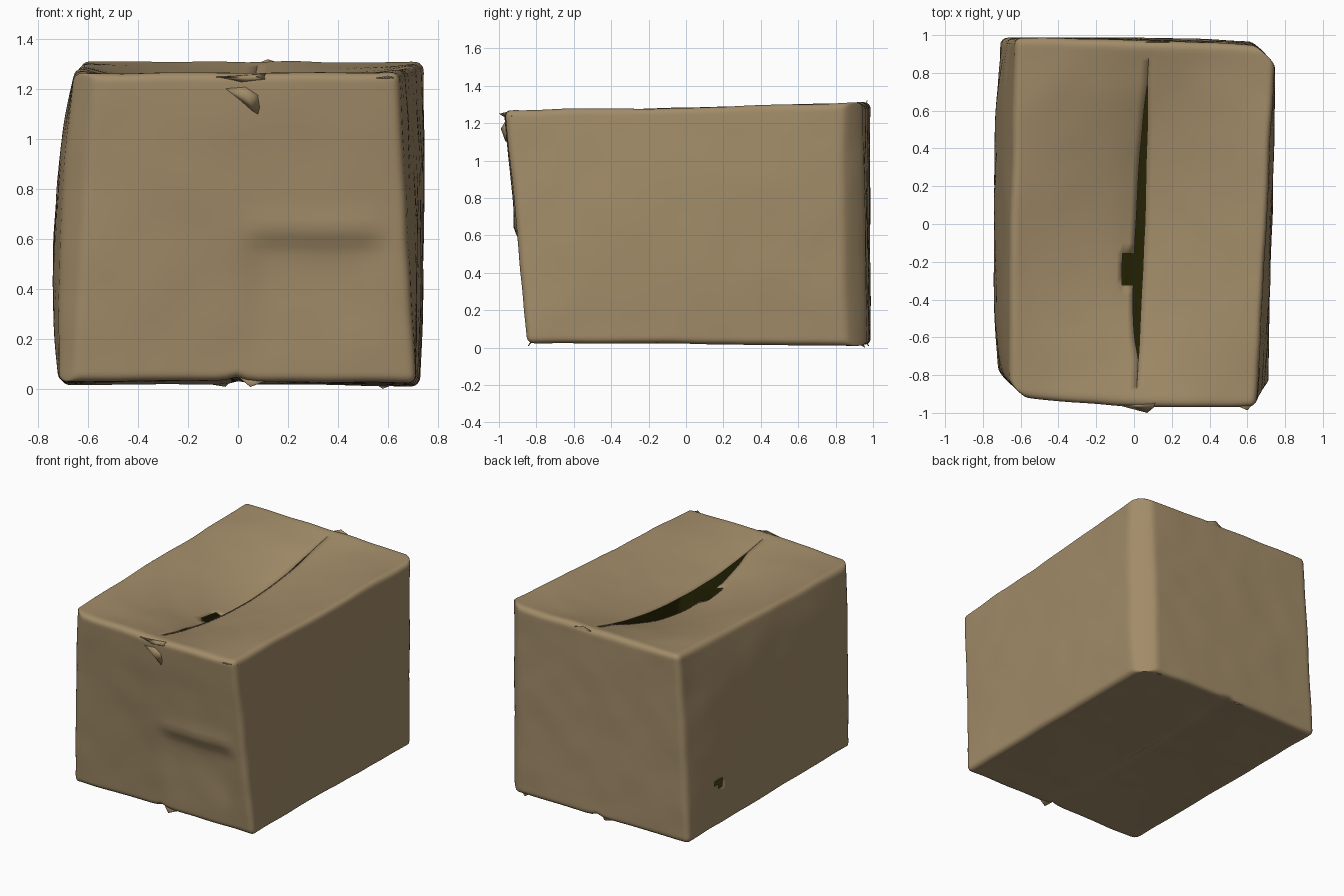
import bpy, bmesh, math
from mathutils import Vector, noise

if "Cube" in bpy.data.objects:
    bpy.data.objects.remove(bpy.data.objects["Cube"])


def mat(name, rgb):
    m = bpy.data.materials.new(name)
    m.diffuse_color = (*rgb, 1)
    m.use_nodes = True
    m.node_tree.nodes["Principled BSDF"].inputs["Base Color"].default_value = m.diffuse_color
    return m


TAN = mat("cardboard_tan", (0.36, 0.262, 0.14))
DARK = mat("inside_dark_olive", (0.018, 0.017, 0.001))

# box corners, keyed by (x side, y side, z side)
CORNER = {
    (-1, -1, -1): (-0.72, -0.84, 0.03), (1, -1, -1): (0.71, -0.85, 0.025),
    (-1, 1, -1): (-0.71, 0.985, 0.015), (1, 1, -1): (0.73, 0.965, 0.01),
    (-1, -1, 1): (-0.66, -0.91, 1.265), (1, -1, 1): (0.645, -0.965, 1.27),
    (-1, 1, 1): (-0.63, 0.985, 1.315), (1, 1, 1): (0.75, 0.94, 1.31),
}
HALF = Vector((0.70, 0.93, 0.63))
RAD = 0.036


def hump(t):
    return max(0.0, 1 - t * t)


def step(e0, e1, t):
    t = min(1, max(0, (t - e0) / (e1 - e0)))
    return t * t * (3 - 2 * t)


def chamfer(over):
    d = max(0, over)
    return 0.5 * d * d / (d + 0.03)


def crumple(co, side):
    """Map a point of the unit cube to the rounded, leaning, dented box."""
    p = Vector([co[i] * HALF[i] for i in range(3)])
    q = Vector([max(-HALF[i] + RAD, min(HALF[i] - RAD, p[i])) for i in range(3)])
    if (p - q).length > 1e-6:
        p = q + (p - q).normalized() * RAD
    a, b, c = (p[i] / HALF[i] for i in range(3))
    out = Vector()
    for k, v in CORNER.items():
        w = (1 + k[0] * a) * (1 + k[1] * b) * (1 + k[2] * c) / 8
        out += w * Vector(v)
    # bulging walls
    out.x += a ** 5 * (0.055 if a < 0 else 0.02) * hump(b * b) * hump(c)
    front, back = step(0.5, 1, -b), step(0.5, 1, b)
    out.y += -front * 0.03 * hump(a) * step(-1, 1, c) + back * 0.01 * hump(a)
    # dent with a ridge on the front
    x, z = out.x, out.z
    span = step(-0.02, 0.12, x) * (1 - step(0.5, 0.64, x))
    dent = 0.022 * (1 - step(0.55, 0.65, z)) * step(0.1, 0.5, z)
    out.y += front * span * (dent - 0.01 * math.exp(-((z - 0.64) / 0.07) ** 2))
    # sagging top flaps and their opening
    top = step(0.8, 1, c)
    near = 1 - abs(a)
    out.x += top * near * 0.02
    sag = 0.13 * hump(b / 0.95) * near
    if side < 0:
        sag += (0.006 + 0.06 * hump(b / 0.72)) * hump(b / 0.93) * near
    out.z -= top * sag
    gap = 0.035 * (1 - 0.5 * b) if side < 0 else 0.01
    out.x += top * side * gap * math.sqrt(hump(b / 0.72)) * max(0, 1 - 5 * abs(a))
    # bottom flaps: seam groove, the left flap pushed in further
    low = step(0.8, 1, -c)
    push = 0.015 + 0.03 * (1 - step(-0.06, 0.0, a))
    out.z += low * (0.018 * math.exp(-(a / 0.05) ** 2) * b * b + push * hump(b) * near)
    # softened upright corners
    d = chamfer(out.x + out.y - 1.57)
    e = chamfer(-out.x - out.y - 1.48)
    out.x += e - d
    out.y += e - d
    # soft crumples
    out += noise.noise_vector(out * 2.3) * 0.005 + noise.noise_vector(out * 5) * 0.004
    out.z = max(out.z, 0.008)
    return out


def finish(bm, name, thick):
    me = bpy.data.meshes.new(name)
    bm.to_mesh(me)
    bm.free()
    ob = bpy.data.objects.new(name, me)
    bpy.context.collection.objects.link(ob)
    me.materials.append(TAN)
    me.materials.append(DARK)
    me.shade_smooth()
    me.set_sharp_from_angle(angle=math.radians(50))
    s = ob.modifiers.new("thickness", "SOLIDIFY")
    s.thickness, s.offset = thick, -1
    s.material_offset = 1 if name == "box_body" else 0
    return ob


# box body: gridded cube, denser at the edges
bm = bmesh.new()
bmesh.ops.create_cube(bm, size=2)
bmesh.ops.subdivide_edges(bm, edges=bm.edges[:], cuts=51, use_grid_fill=True)
for v in bm.verts:
    v.co = Vector([math.sin(t * math.pi / 2) for t in v.co])

# tear in the left top flap, punctures in the left wall
PUNCTURES = [(-1, 0.65, -0.5, 0.055), (-1, 0.3, -0.5, 0.028)]
hole = []
for f in bm.faces:
    m = f.calc_center_median()
    torn = m.z > 0.999 and -0.15 < m.x < 0 and -0.34 < m.y < -0.15 + m.x * 0.3
    if torn or any(abs(m.x - x) < 0.001 and abs(m.y - y) + abs(m.z - z) < r
                   for x, y, z, r in PUNCTURES):
        hole.append(f)
bmesh.ops.delete(bm, geom=hole, context='FACES')

# slit between the top flaps
slit = [e for e in bm.edges if all(abs(v.co.x) < 1e-4 and v.co.z > 0.999
                                   and abs(v.co.y) < 0.92 for v in e.verts)
        and len(e.link_faces) == 2]
bmesh.ops.split_edges(bm, edges=slit)
moved = []
for v in bm.verts:
    if abs(v.co.x) > 1e-4:
        s = math.copysign(1, v.co.x)
    else:
        m = sum(f.calc_center_median().x for f in v.link_faces)
        s = 0 if abs(m) < 1e-3 else math.copysign(1, m)
    moved.append(crumple(v.co, s))
for v, p in zip(bm.verts, moved):
    v.co = p
bmesh.ops.recalc_face_normals(bm, faces=bm.faces[:])
if sum(f.normal.dot(f.calc_center_median() - Vector((0, 0, 0.65))) for f in bm.faces) < 0:
    bmesh.ops.reverse_faces(bm, faces=bm.faces[:])
finish(bm, "box_body", 0.004)


# small torn scraps of card: a fan of triangles around the first point
def scrap(name, pts):
    bm = bmesh.new()
    vs = [bm.verts.new(p) for p in pts]
    for i in range(1, len(vs) - 1):
        bm.faces.new((vs[0], vs[i], vs[i + 1]))
    finish(bm, name, 0.004)


scrap("front_tear", [(0.03, -0.99, 1.17), (-0.09, -0.95, 1.22), (0.0, -0.95, 1.15),
                     (0.08, -0.965, 1.10), (0.10, -0.955, 1.18), (0.03, -0.96, 1.22),
                     (-0.09, -0.95, 1.22)])
scrap("front_top_tab", [(0.07, -1.0, 1.25), (-0.12, -0.95, 1.25), (0.0, -0.96, 1.225),
                        (0.13, -0.95, 1.235), (0.12, -0.94, 1.265), (-0.12, -0.95, 1.25)])
scrap("front_corner_tab", [(0.52, -0.95, 1.24), (0.60, -0.985, 1.255), (0.65, -0.93, 1.24)])
scrap("back_top_tab", [(0.02, 0.96, 1.28), (0.12, 0.97, 1.32), (0.24, 0.96, 1.28)])
scrap("bottom_tab_front", [(0.00, -0.82, 0.05), (0.05, -0.845, 0.01), (0.13, -0.82, 0.04)])
scrap("bottom_tab_left", [(-0.24, 0.95, 0.04), (-0.05, 0.975, 0.008), (-0.01, 0.95, 0.05)])
scrap("bottom_tab_right", [(0.52, 0.93, 0.04), (0.58, 0.955, 0.0), (0.68, 0.89, 0.04)])
